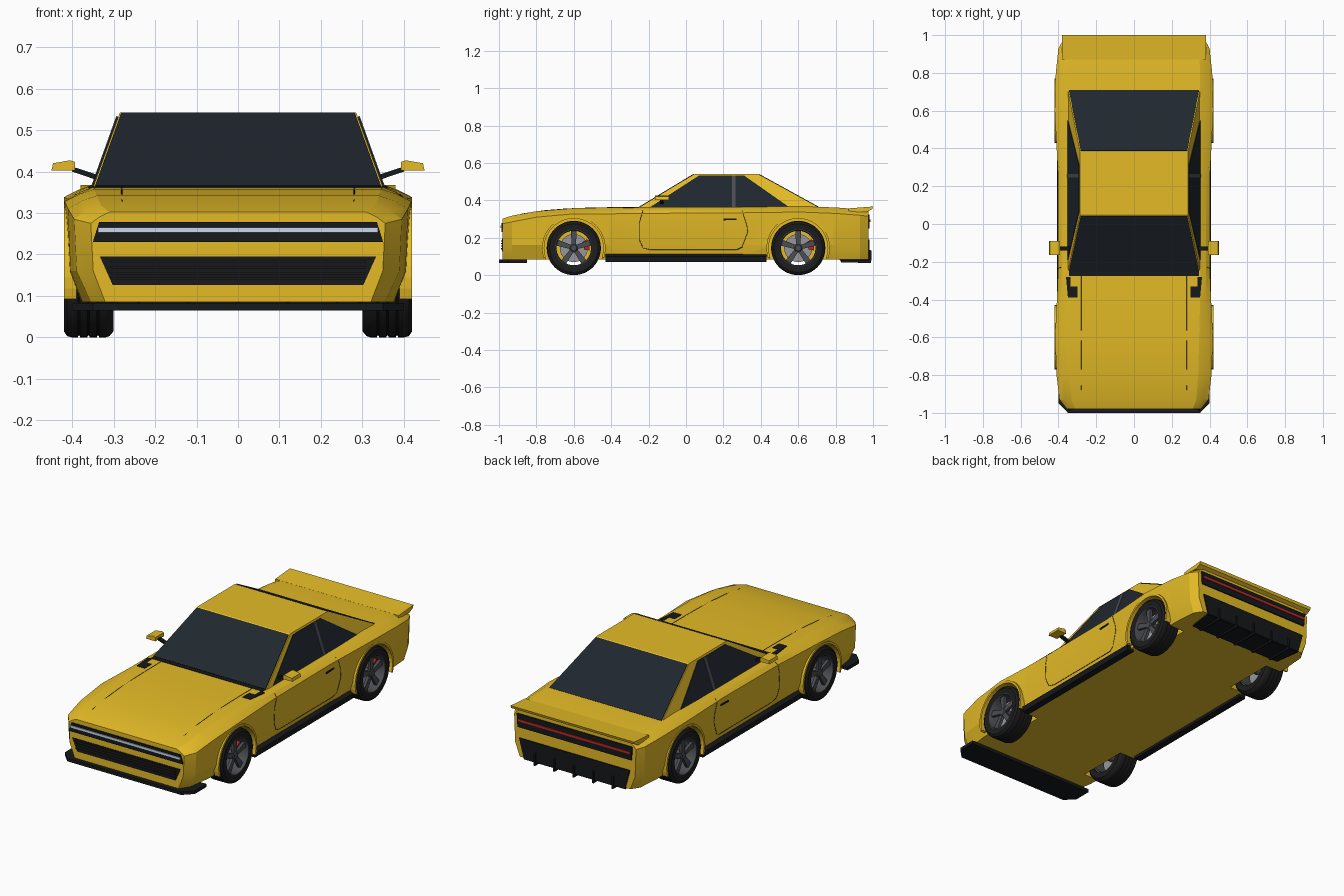
import bpy, bmesh, math
from mathutils import Vector
from mathutils.bvhtree import BVHTree

if "Cube" in bpy.data.objects:
    bpy.data.objects.remove(bpy.data.objects["Cube"])


def material(name, rgb):
    m = bpy.data.materials.new(name)
    m.diffuse_color = (*rgb, 1)
    m.use_nodes = True
    m.node_tree.nodes["Principled BSDF"].inputs["Base Color"].default_value = m.diffuse_color
    return m


YELLOW = material("yellow_paint", (0.78, 0.5, 0.02))
BLACK = material("black_trim", (0.008, 0.009, 0.01))
GLASS = material("dark_glass", (0.014, 0.02, 0.027))
RUBBER = material("rubber", (0.012, 0.012, 0.013))
RIM = material("rim_grey", (0.07, 0.075, 0.085))
STEEL = material("steel", (0.3, 0.31, 0.33))
RED = material("red", (0.5, 0.02, 0.015))
LAMP = material("lamp", (0.6, 0.7, 0.85))


def finish(bm, name, mat, mirror=False, smooth=None):
    bmesh.ops.remove_doubles(bm, verts=bm.verts, dist=1e-5)
    bmesh.ops.recalc_face_normals(bm, faces=bm.faces)
    me = bpy.data.meshes.new(name)
    bm.to_mesh(me)
    bm.free()
    ob = bpy.data.objects.new(name, me)
    bpy.context.collection.objects.link(ob)
    me.materials.append(mat)
    if mirror:
        ob.modifiers.new("mirror", 'MIRROR')
    if smooth:
        smooth_by_angle(ob, smooth)
    return ob


def activate(ob):
    bpy.ops.object.select_all(action='DESELECT')
    ob.select_set(True)
    bpy.context.view_layer.objects.active = ob


def smooth_by_angle(ob, deg):
    activate(ob)
    bpy.ops.object.shade_smooth_by_angle(angle=math.radians(deg))


def add_prism(bm, pts, vec):
    a = [bm.verts.new(p) for p in pts]
    b = [bm.verts.new(Vector(p) + Vector(vec)) for p in pts]
    n = len(a)
    bm.faces.new(a)
    bm.faces.new(b[::-1])
    for i in range(n):
        j = (i + 1) % n
        bm.faces.new((a[i], b[i], b[j], a[j]))


def prism(name, pts, vec, mat, mirror=False):
    bm = bmesh.new()
    add_prism(bm, pts, vec)
    return finish(bm, name, mat, mirror)


def lathe(name, profile, cy, mat, segs=48):
    # closed (x, radius) profile turned about the axle
    bm = bmesh.new()
    rings = []
    for i in range(segs):
        a = 2 * math.pi * i / segs
        rings.append([bm.verts.new((x, cy + r * math.cos(a), R + r * math.sin(a))) for x, r in profile])
    n = len(profile)
    for i in range(segs):
        p, q = rings[i], rings[(i + 1) % segs]
        for j in range(n):
            k = (j + 1) % n
            bm.faces.new((p[j], q[j], q[k], p[k]))
    return finish(bm, name, mat, True, 35)


def xz(pts, y):
    return [(x, y, z) for x, z in pts]


def yz(pts, x):
    return [(x, y, z) for y, z in pts]


def trapezoid(xt, zt, xb, zb, y):
    return xz([(-xt, zt), (xt, zt), (xb, zb), (-xb, zb)], y)


R = 0.145
AXLES = {"front": -0.6, "rear": 0.6}

# body: lofted sections (y, top edge, shoulder, widest, top z, shoulder z, sill x)
stations = [
    (-0.98, .31, .335, .355, .302, .275, .32), (-0.93, .33, .365, .395, .318, .285, .355),
    (-0.8, .34, .375, .41, .342, .31, .375), (-0.6, .345, .382, .418, .358, .328, .38),
    (-0.4, .35, .382, .408, .362, .328, .38), (-0.25, .352, .382, .402, .362, .33, .38),
    (0.25, .352, .38, .402, .362, .333, .38), (0.45, .352, .383, .412, .366, .335, .38),
    (0.6, .35, .385, .42, .368, .338, .38), (0.8, .35, .383, .414, .362, .33, .38),
    (0.93, .345, .375, .40, .352, .32, .37), (0.975, .335, .36, .375, .345, .315, .34)]
bm = bmesh.new()
loops = []
for y, x1, x2, x3, zt, zs, xb in stations:
    half = [(x1, zt), (x2, zt - .012), (x3, zs), (x3 - .006, .16), (xb, .085)]
    ring = half + [(-x, z) for x, z in half[::-1]]
    loops.append([bm.verts.new((x, y, z)) for x, z in ring])
for p, q in zip(loops, loops[1:]):
    for i in range(10):
        j = (i + 1) % 10
        bm.faces.new((p[i], p[j], q[j], q[i]))
bm.faces.new(loops[0])
bm.faces.new(loops[-1][::-1])
body = finish(bm, "body", YELLOW)

# wheel wells cut out of the body
bm = bmesh.new()
for cy in AXLES.values():
    for x0 in (.285, -.5):
        add_prism(bm, yz([(cy + .16 * math.cos(math.tau * i / 48), R + .16 * math.sin(math.tau * i / 48))
                          for i in range(48)], x0), (.215, 0, 0))
cutter = finish(bm, "wheel_well_cutter", BLACK)
cutter.hide_render = True
cut = body.modifiers.new("wells", 'BOOLEAN')
cut.object, cut.operation, cut.solver = cutter, 'DIFFERENCE', 'EXACT'
activate(body)
bpy.ops.object.modifier_apply(modifier="wells")
bpy.data.objects.remove(cutter)
smooth_by_angle(body, 18)

# panel seams, laid onto the body surface
bpy.context.view_layer.update()
tree = BVHTree.FromObject(body, bpy.context.evaluated_depsgraph_get())


def seam(name, pts, direction, width=.0016):
    cu = bpy.data.curves.new(name, 'CURVE')
    cu.dimensions, cu.bevel_depth, cu.bevel_resolution = '3D', width, 0
    hits = []
    for p, q in zip(pts, pts[1:]):
        for t in range(6):
            o = Vector(p).lerp(Vector(q), t / 5)
            hit = tree.ray_cast(o, Vector(direction))[0]
            if hit:
                hits.append(hit)
    sp = cu.splines.new('POLY')
    sp.points.add(len(hits) - 1)
    for pt, h in zip(sp.points, hits):
        pt.co = (*h, 1)
    cu.materials.append(BLACK)
    ob = bpy.data.objects.new(name, cu)
    bpy.context.collection.objects.link(ob)
    ob.modifiers.new("mirror", 'MIRROR')


seam("door_seam", yz([(-.23, .345), (-.25, .28), (-.25, .19), (-.23, .145), (-.19, .135), (.27, .135),
                      (.3, .15), (.33, .23), (.325, .27), (.3, .345)], .6), (-1, 0, 0))
seam("hood_seam", [(.28, -.88, .6), (.28, -.27, .6)], (0, 0, -1))

# cabin shell and glass
ZB, ZR = .355, .542


def side_x(z):
    return .352 - (z - ZB) * .067 / (ZR - ZB)


def front_y(z):
    return -.26 + (z - ZB) * .31 / (ZR - ZB)


def back_y(z):
    return .72 - (z - ZB) * .34 / (ZR - ZB)


bm = bmesh.new()
vs = [bm.verts.new((s * side_x(z), f(z), z)) for z in (ZB, ZR) for s, f in
      ((-1, front_y), (1, front_y), (1, back_y), (-1, back_y))]
for f in ((0, 1, 2, 3), (4, 5, 6, 7), (0, 1, 5, 4), (1, 2, 6, 5), (2, 3, 7, 6), (3, 0, 4, 7)):
    bm.faces.new([vs[i] for i in f])
finish(bm, "cabin", YELLOW)


def cross_glass(name, fy, vec):
    pts = [(s * (side_x(z) - .005), fy(z), z) for s, z in ((-1, .362), (1, .362), (1, .538), (-1, .538))]
    prism(name, pts, vec, GLASS)


cross_glass("windshield", front_y, (0, -.0025, .004))
cross_glass("rear_window", back_y, (0, .002, .004))
prism("side_window", [(side_x(z), y, z) for y, z in ((-.19, .364), (.07, .532), (.31, .532), (.55, .364))],
      (.003, 0, .001), GLASS, True)
prism("door_pillar", [(side_x(z), y, z) for y, z in ((.245, .364), (.245, .532), (.265, .532), (.265, .364))],
      (.005, 0, .0015), RIM, True)
prism("cowl", [(-.345, -.275, .358), (.345, -.275, .358), (.345, -.25, .358), (-.345, -.25, .358)],
      (0, 0, .006), BLACK)

# front end
prism("headlight_panel", xz([(-.335, .278), (.335, .278), (.35, .23), (-.35, .23)], -.975), (0, -.012, 0), BLACK)
prism("headlight_strip", trapezoid(.338, .265, .338, .253, -.98), (0, -.011, 0), LAMP)
prism("grille", trapezoid(.333, .195, .302, .126, -.975), (0, -.008, 0), BLACK)
for i in range(4):
    z = .138 + i * .014
    prism(f"grille_slat_{i + 1}", trapezoid(.308, z + .006, .305, z, -.98), (0, -.008, 0), RUBBER)
prism("splitter", [(-.35, -1, .065), (.35, -1, .065), (.4, -.95, .065), (.4, -.85, .065),
                   (-.4, -.85, .065), (-.4, -.95, .065)], (0, 0, .018), BLACK)
prism("hood_vent", [(.3, -.39, .354), (.35, -.39, .354), (.36, -.28, .354), (.335, -.28, .354),
                    (.335, -.33, .354), (.3, -.33, .354)], (0, 0, .0105), BLACK, True)

# sides
prism("side_skirt", xz([(.365, .07), (.405, .07), (.408, .1), (.388, .112), (.365, .1)], -.43),
      (0, .86, 0), BLACK, True)
prism("door_handle", yz([(.2, .293), (.2, .302), (.27, .304), (.27, .296)], .39), (.015, 0, 0), BLACK, True)
prism("mirror_arm", xz([(.33, .376), (.33, .389), (.4, .412), (.4, .4)], -.14), (0, .02, 0), BLACK, True)
prism("mirror_housing", xz([(.393, .402), (.393, .423), (.405, .427), (.446, .42), (.45, .402)], -.165),
      (0, .075, 0), YELLOW, True)

# rear end
prism("spoiler", yz([(.87, .34), (.87, .357), (1, .367), (.995, .352), (.965, .337)], -.38), (.76, 0, 0), YELLOW)
prism("tail_panel", trapezoid(.355, .324, .35, .25, .97), (0, .012, 0), BLACK)
prism("tail_light", trapezoid(.345, .297, .345, .284, .975), (0, .011, 0), RED)
prism("diffuser", trapezoid(.34, .19, .31, .08, .97), (0, .012, 0), BLACK)
prism("diffuser_floor", [(-.29, .83, .076), (.29, .83, .076), (.31, .975, .076), (-.31, .975, .076)],
      (0, 0, .012), BLACK)
for i in range(5):
    prism(f"diffuser_fin_{i + 1}", yz([(.82, .086), (.83, .068), (.99, .065), (.992, .13), (.975, .14)],
                                      -.244 + .12 * i), (.008, 0, 0), BLACK)

# wheels, brakes and arch lips (right side, mirrored to the left)
tread = [(x + d, r) for x in (.335, .358, .381) for d, r in ((0, R), (.001, .14), (.004, .14), (.005, R))]
for end, cy in AXLES.items():
    def polar(r, a):
        return cy + r * math.cos(a), R + r * math.sin(a)

    lathe(end + "_tyre", [(.3, .1), (.3, .13), (.31, .142), (.32, R)] + tread +
          [(.4, R), (.412, .142), (.42, .13), (.417, .1)], cy, RUBBER)
    lathe(end + "_rim", [(.416, .104), (.418, .097), (.405, .092), (.31, .092), (.31, .104)], cy, RIM)
    lathe(end + "_brake_disc", [(.365, 0), (.365, .075), (.355, .075), (.355, 0)], cy, STEEL)
    lathe(end + "_hub", [(.3, 0), (.3, .02), (.4, .024), (.408, .016), (.408, 0)], cy, RIM, 24)
    bm = bmesh.new()
    for k in range(5):
        a = math.pi / 2 + math.tau * k / 5
        add_prism(bm, yz([polar(.015, a - .8), polar(.095, a - .17), polar(.095, a + .17), polar(.015, a + .8)],
                         .388), (.016, 0, 0))
    finish(bm, end + "_spokes", RIM, True)
    arc = [-.15 + .15 * i for i in range(6)]
    prism(end + "_caliper", yz([polar(.085, a) for a in arc] + [polar(.055, a) for a in arc[::-1]], .35),
          (.034, 0, 0), RED, True)
    arc = [math.radians(-18 + 9 * i) for i in range(25)]
    bm = bmesh.new()
    for a, b in zip(arc, arc[1:]):
        add_prism(bm, yz([polar(.158, a), polar(.17, a), polar(.17, b), polar(.158, b)], .39), (.03, 0, 0))
    bmesh.ops.remove_doubles(bm, verts=bm.verts, dist=1e-5)
    finish(bm, end + "_arch_lip", YELLOW, True)
